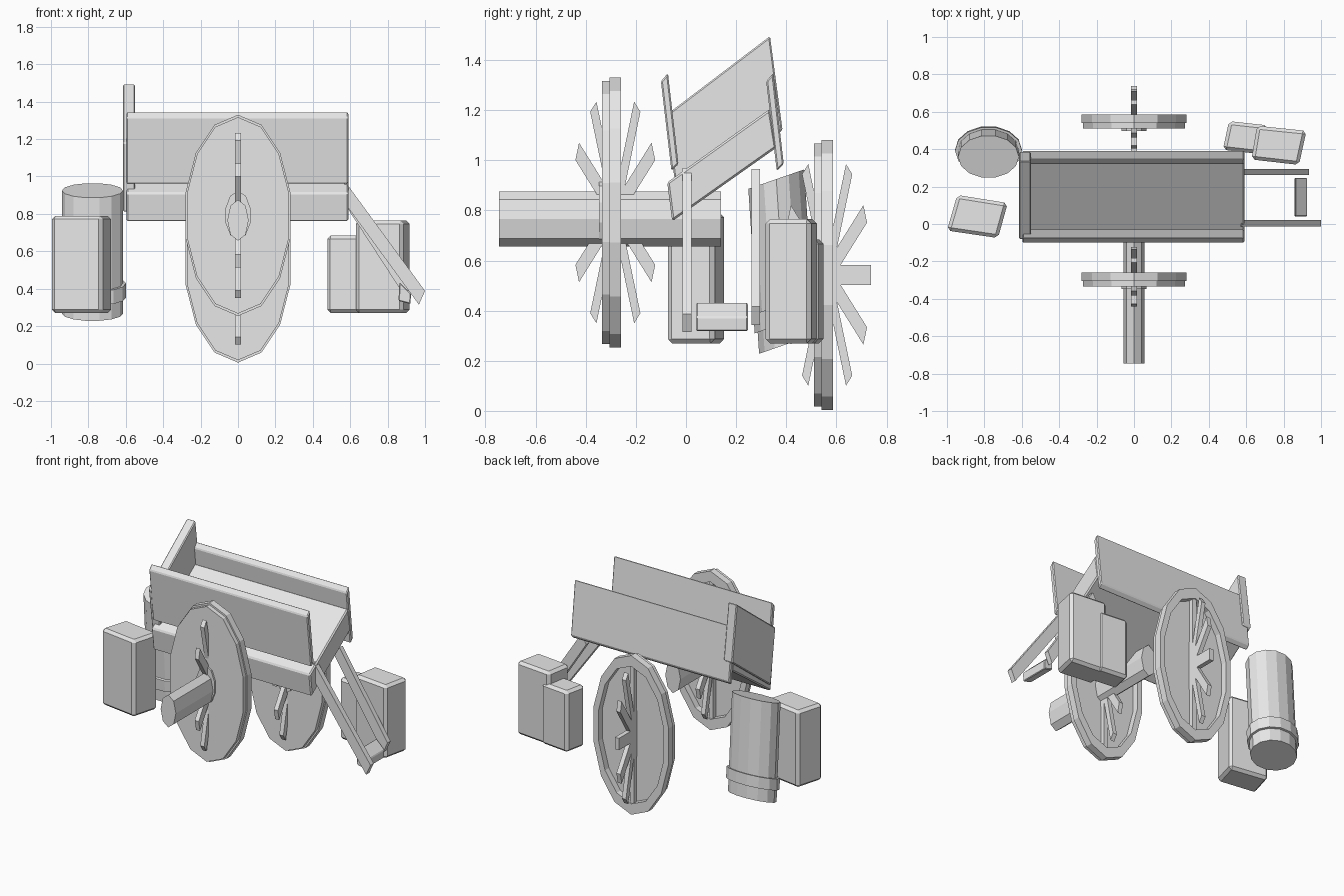
import bpy, bmesh, math
from mathutils import Vector

if "Cube" in bpy.data.objects:
    bpy.data.objects.remove(bpy.data.objects["Cube"])

grey = bpy.data.materials.new("plain_grey")
grey.diffuse_color = (0.8, 0.8, 0.8, 1)
grey.use_nodes = True
grey.node_tree.nodes["Principled BSDF"].inputs["Base Color"].default_value = grey.diffuse_color


def finish(name, bm, bevel=0.0):
    bmesh.ops.recalc_face_normals(bm, faces=bm.faces)
    me = bpy.data.meshes.new(name)
    bm.to_mesh(me)
    bm.free()
    me.materials.append(grey)
    ob = bpy.data.objects.new(name, me)
    bpy.context.collection.objects.link(ob)
    if bevel:
        m = ob.modifiers.new("edge_bevel", 'BEVEL')
        m.width, m.segments = bevel, 1
    return ob


def loft(name, loops, bevel=0.0, closed=False):
    """Skin equal-length loops; cap both ends, or join last to first."""
    bm = bmesh.new()
    rows = [[bm.verts.new(p) for p in lp] for lp in loops]
    n = len(rows[0])
    pairs = list(zip(rows, rows[1:])) + ([(rows[-1], rows[0])] if closed else [])
    for a, b in pairs:
        for i in range(n):
            j = (i + 1) % n
            bm.faces.new((a[i], a[j], b[j], b[i]))
    if not closed:
        bm.faces.new(rows[0])
        bm.faces.new(rows[-1])
    return finish(name, bm, bevel)


def along_x(name, yz, x0, x1, bevel=0.0):
    return loft(name, [[(x, y, z) for y, z in yz] for x in (x0, x1)], bevel)


def along_y(name, xz, y0, y1, bevel=0.0):
    return loft(name, [[(x, y, z) for x, z in xz] for y in (y0, y1)], bevel)


def along_z(name, xy, z0, z1, bevel=0.0):
    return loft(name, [[(x, y, z) for x, y in xy] for z in (z0, z1)], bevel)


def oval(rx, rz, zc, n):
    return [(rx * math.sin(2 * math.pi * i / n), zc + rz * math.cos(2 * math.pi * i / n))
            for i in range(n)]


# Cart bed, sloping up to the back
along_x("bed_floor", [(-.075, .912), (-.055, .757), (.36, 1.05), (.335, 1.205)], -.597, .59, .008)

# Long side boards
side = [(-.1, 1.315), (-.072, 1.348), (-.03, .985), (-.058, .958)]
for name, dy in (("front_side_board", 0), ("back_side_board", .42)):
    along_x(name, [(y + dy, z) for y, z in side], -.597, .59, .006)

# End board
along_x("end_board", [(-.08, 1.18), (-.03, .81), (.385, 1.12), (.335, 1.495)], -.615, -.55, .006)

# Wheels: closed disc, deeper rim, hub plate and twelve crosswise spokes
for tag, y, zc in (("front", -.335, .792), ("back", .51, .543)):
    along_y(tag + "_wheel_disc", oval(.28, .525, zc, 14), y, y + .034)
    rim = [(.288, .538, y + .03), (.288, .538, y + .076), (.25, .465, y + .076), (.25, .465, y + .03)]
    loft(tag + "_wheel_rim",
         [[(x, yy, z) for x, z in oval(rx, rz, zc, 14)] for rx, rz, yy in rim], closed=True)
    along_y(tag + "_hub_plate", oval(.07, .13, zc, 10), y - .012, y + .005)
    for k in range(12):
        a = math.radians(30 * k)
        c, s = math.cos(a), math.sin(a)
        corners = [(0, -.04), (.487, -.04), (.487, .04), (0, .04)]
        along_x(f"{tag}_spoke_{k + 1}",
                [(y + .053 + .36 * (u * c - v * s), zc + u * s + v * c) for u, v in corners],
                -.015, .015)

# Axle
along_y("axle", oval(.057, .11, .766, 8), -.745, .14)

# Pulling shafts and crossbar
along_y("front_shaft", [(.575, .97), (1.0, .388), (.967, .315), (.54, .90)], -.013, .022)
along_y("back_shaft", [(.575, .965), (.935, .417), (.902, .343), (.54, .90)], .262, .295)
along_y("shaft_crossbar", [(.863, .435), (.925, .375), (.922, .318), (.858, .335)], .04, .247, .005)

# Crates
along_z("left_crate", [(-.945, .155), (-.675, .112), (-.727, -.075), (-1.0, -.035)], .27, .79, .018)
along_z("large_crate", [(.658, .525), (.922, .498), (.882, .316), (.628, .345)], .27, .765, .018)
along_z("small_crate", [(.508, .55), (.716, .527), (.685, .373), (.475, .397)], .27, .685, .018)

# Leaning barrel with a hoop near its foot
top, bottom = Vector((-.778, .36, .925)), Vector((-.778, .403, .267))
across = Vector((0, .945, .327))


def barrel_loop(t, rx, ry):
    c = top.lerp(bottom, t)
    return [c + Vector((rx * math.cos(a), 0, 0)) + across * ry * math.sin(a)
            for a in (2 * math.pi * i / 14 for i in range(14))]


loft("barrel", [barrel_loop(0, .163, .121), barrel_loop(1, .163, .121)])
loft("barrel_hoop", [barrel_loop(.755, .179, .134), barrel_loop(.87, .179, .134)])
